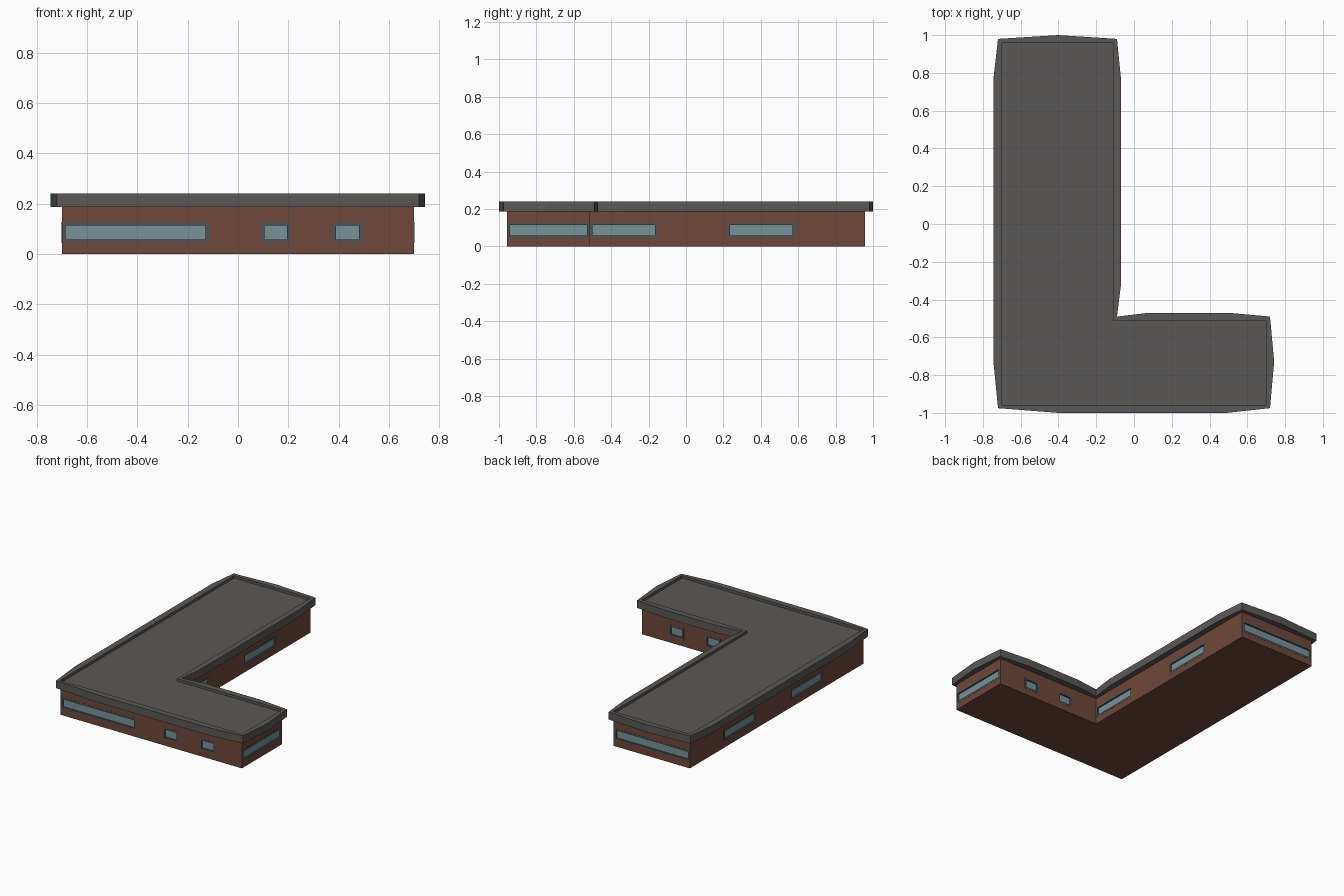
import bpy, bmesh
from mathutils import Vector

if "Cube" in bpy.data.objects:
    bpy.data.objects.remove(bpy.data.objects["Cube"])


def material(name, rgb):
    m = bpy.data.materials.new(name)
    m.diffuse_color = (*rgb, 1)
    m.use_nodes = True
    m.node_tree.nodes["Principled BSDF"].inputs["Base Color"].default_value = m.diffuse_color
    return m


BRICK = material("brick", (0.16, 0.065, 0.043))
ROOF = material("roof_grey", (0.105, 0.098, 0.095))
FRAME = material("frame_grey", (0.085, 0.085, 0.085))
GLASS = material("glass", (0.19, 0.29, 0.31))


def make_object(name, bm, mat=None):
    bmesh.ops.recalc_face_normals(bm, faces=bm.faces)
    me = bpy.data.meshes.new(name)
    bm.to_mesh(me)
    bm.free()
    ob = bpy.data.objects.new(name, me)
    bpy.context.collection.objects.link(ob)
    if mat:
        me.materials.append(mat)
    return ob


def prism(name, outline, z0, z1, mat=None):
    bm = bmesh.new()
    face = bm.faces.new([bm.verts.new((x, y, z0)) for x, y in outline])
    ext = bmesh.ops.extrude_face_region(bm, geom=[face], use_keep_orig=True)
    top = [g for g in ext["geom"] if isinstance(g, bmesh.types.BMVert)]
    bmesh.ops.translate(bm, verts=top, vec=(0, 0, z1 - z0))
    return make_object(name, bm, mat)


def subtract(ob, cutter):
    cutter.hide_render = True
    mod = ob.modifiers.new("cut", "BOOLEAN")
    mod.operation = "DIFFERENCE"
    mod.solver = "EXACT"
    mod.object = cutter
    bpy.context.view_layer.objects.active = ob
    bpy.ops.object.modifier_apply(modifier=mod.name)
    bpy.data.objects.remove(cutter)


def add_box(bm, lo, hi):
    verts = bmesh.ops.create_cube(bm, size=1)["verts"]
    for v in verts:
        v.co = Vector([l + (c + 0.5) * (h - l) for l, h, c in zip(lo, hi, v.co)])


# L-shaped footprint and the faceted overhanging roof edge
X, Y, IX, IY = 0.70, 0.957, -0.11, -0.513
footprint = [(-X, -Y), (X, -Y), (X, IY), (IX, IY), (IX, Y), (-X, Y)]
eaves = [(-0.72, -0.975), (-0.40, -1.0), (0.49, -1.0), (0.72, -0.975),
         (0.742, -0.73), (0.72, -0.49), (0.50, -0.47), (0.08, -0.47),
         (-0.09, -0.49), (-0.07, -0.33), (-0.07, 0.78), (-0.09, 0.98),
         (-0.40, 1.0), (-0.72, 0.98), (-0.744, 0.77), (-0.744, -0.73)]

walls = prism("brick_walls", footprint, 0, 0.20, BRICK)
roof = prism("roof", eaves, 0.187, 0.24, ROOF)
subtract(roof, prism("roof_recess_cutter", footprint, 0.222, 0.30))

# Windows: (wall axis, wall position, outward sign, glass start, glass end)
wide, small = [(-0.685, -0.13)], [(0.105, 0.195), (0.39, 0.48)]
strips = [(-0.50, -0.165), (0.235, 0.57)]
windows = [("y", -Y, -1, *s) for s in wide + small]
windows += [("y", IY, 1, *s) for s in small]
windows += [("y", Y, 1, *s) for s in wide]
windows += [("x", X, 1, -0.942, -0.53)]
windows += [("x", IX, 1, *s) for s in strips]
windows += [("x", -X, -1, *s) for s in strips]
Z0, Z1, RIM = 0.058, 0.113, 0.014

cut, frames, panes = bmesh.new(), bmesh.new(), bmesh.new()
for axis, pos, sign, a, b in windows:
    def box(bm, u0, u1, z0, z1, d0, d1):
        p0, p1 = sorted((pos + sign * d0, pos + sign * d1))
        if axis == "y":
            add_box(bm, (u0, p0, z0), (u1, p1, z1))
        else:
            add_box(bm, (p0, u0, z0), (p1, u1, z1))

    c = 0.004
    box(cut, a - c, b + c, Z0 - c, Z1 + c, -0.015, 0.02)
    box(panes, a - c, b + c, Z0 - c, Z1 + c, -0.015, -0.01)
    for u0, u1, z0, z1 in ((a - RIM, b + RIM, Z1, Z1 + RIM),
                           (a - RIM, b + RIM, Z0 - RIM, Z0),
                           (a - RIM, a, Z0, Z1), (b, b + RIM, Z0, Z1)):
        box(frames, u0, u1, z0, z1, -0.012, 0.001)

subtract(walls, make_object("window_cutter", cut))
make_object("window_frames", frames, FRAME)
make_object("window_glass", panes, GLASS)
